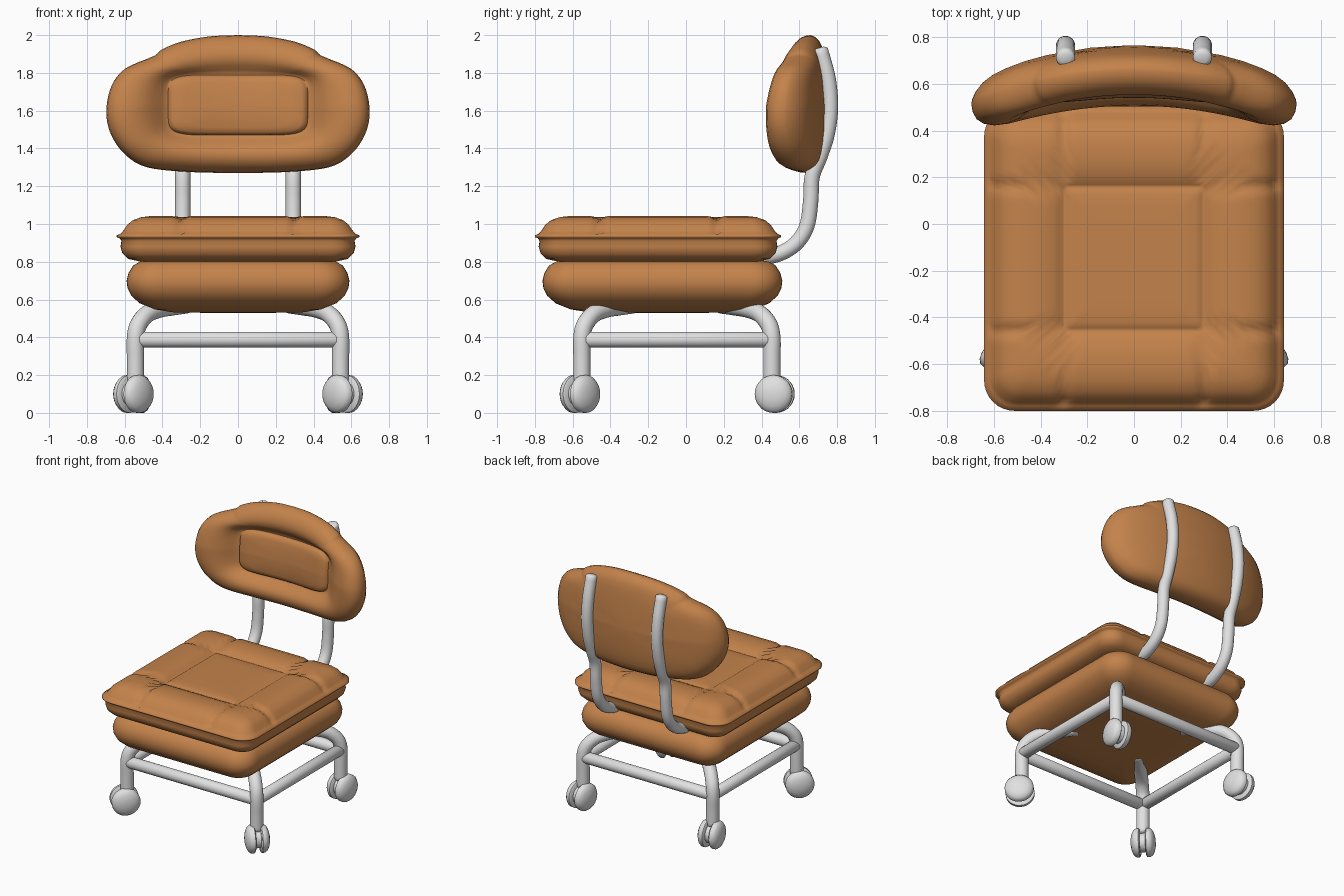
import bpy, bmesh, math
from mathutils import Vector

if "Cube" in bpy.data.objects:
    bpy.data.objects.remove(bpy.data.objects["Cube"])


def material(name, col):
    m = bpy.data.materials.new(name)
    m.diffuse_color = (*col, 1)
    m.use_nodes = True
    m.node_tree.nodes["Principled BSDF"].inputs["Base Color"].default_value = m.diffuse_color
    return m


LEATHER = material("tan leather", (0.55, 0.225, 0.07))
METAL = material("light grey metal", (0.75, 0.75, 0.75))


def loft(name, rings, mat, angle=60):
    """Skin a stack of equal-length closed rings and cap both ends."""
    bm = bmesh.new()
    rows = [[bm.verts.new(p) for p in r] for r in rings]
    n = len(rows[0])
    for a, b in zip(rows, rows[1:]):
        for i in range(n):
            j = (i + 1) % n
            bm.faces.new((a[i], a[j], b[j], b[i]))
    bm.faces.new(rows[0])
    bm.faces.new(rows[-1])
    bmesh.ops.recalc_face_normals(bm, faces=bm.faces)
    me = bpy.data.meshes.new(name)
    bm.to_mesh(me)
    bm.free()
    me.shade_smooth()
    me.set_sharp_from_angle(angle=math.radians(angle))
    me.materials.append(mat)
    ob = bpy.data.objects.new(name, me)
    bpy.context.collection.objects.link(ob)
    return ob


def spline(pts, steps=6):
    """Smooth open path through the points (Catmull-Rom)."""
    p = [Vector(q) for q in pts]
    p = [2 * p[0] - p[1]] + p + [2 * p[-1] - p[-2]]
    out = []
    for a, b, c, d in zip(p, p[1:], p[2:], p[3:]):
        for k in range(steps):
            t = k / steps
            out.append(0.5 * (2 * b + (c - a) * t + (2 * a - 5 * b + 4 * c - d) * t * t
                              + (3 * b - a - 3 * c + d) * t ** 3))
    return out + [p[-2]]


def tube(name, path, r, sides=20):
    """Round tube along a path, with rounded ends."""
    path = [Vector(p) for p in path]
    t0 = (path[1] - path[0]).normalized()
    side = t0.orthogonal().normalized()
    rings = []
    last = len(path) - 1
    for i, p in enumerate(path):
        t = (path[min(i + 1, last)] - path[max(i - 1, 0)]).normalized()
        side = (side - t * side.dot(t)).normalized()
        up = t.cross(side)

        def ring(rad, shift=0):
            return [p + t * shift + rad * (side * math.cos(a) + up * math.sin(a))
                    for a in (2 * math.pi * k / sides for k in range(sides))]
        if i == 0:
            rings += [ring(r * .5, -r * .35), ring(r * .85, -r * .2)]
        rings.append(ring(r))
        if i == last:
            rings += [ring(r * .85, r * .2), ring(r * .5, r * .35)]
    return loft(name, rings, METAL)


def round_rect(hx, hy, r, cy, z, n=48, nc=8):
    """Rounded rectangle ring with evenly divided sides."""
    out = []
    corners = [(1, 1), (-1, 1), (-1, -1), (1, -1)]
    for k, (sx, sy) in enumerate(corners):
        c = Vector((sx * (hx - r), cy + sy * (hy - r), z))
        for i in range(nc + 1):
            a = math.pi / 2 * (k + i / nc)
            out.append(c + r * Vector((math.cos(a), math.sin(a), 0)))
        nx, ny = corners[(k + 1) % 4]
        a = math.pi / 2 * (k + 1)
        e = Vector((nx * (hx - r), cy + ny * (hy - r), z)) + r * Vector((math.cos(a), math.sin(a), 0))
        s = out[-1].copy()
        out += [s.lerp(e, i / n) for i in range(1, n)]
    return out


def cushion(name, hx, hy, rad, cy, profile):
    rings = [round_rect(hx - d, hy - d, max(rad - d * .6, .02), cy, z) for d, z in profile]
    return loft(name, rings, LEATHER, 75)


# Lower seat cushion
cushion("seat_base_cushion", .59, .635, .15, -.125,
        [(.40, .53), (.25, .532), (.15, .548), (.07, .58), (.025, .62), (.005, .66), (0, .70),
         (.01, .74), (.035, .78), (.07, .80), (.13, .812), (.3, .812)])

# Upper seat cushion with seam lip, padded border and centre panel
CY = -.148
seat = cushion("seat_cushion", .642, .652, .13, CY,
               [(.3, .80), (.12, .802), (.06, .815), (.03, .845), (.02, .88), (.025, .91), (.015, .925),
                (0, .93), (0, .94), (.02, .948), (.035, .965), (.055, .995), (.085, 1.02), (.13, 1.036),
                (.18, 1.042), (.24, 1.04), (.29, 1.032), (.32, 1.022), (.337, 1.01), (.345, 1.005),
                (.355, 1.012), (.38, 1.018), (.44, 1.02), (.52, 1.02)])
# Stitched grooves dividing the border into panels
for v in seat.data.vertices:
    x, y, z = v.co
    edge = max(abs(x) - .3, abs(y - CY) - .31)
    if z > .96 and edge > .005:
        g = max(math.exp(-((abs(x) - .3) / .022) ** 2), math.exp(-((abs(y - CY) - .31) / .022) ** 2))
        v.co.z -= .02 * g * min(1, edge / .05)

# Backrest: outline in x/z, blended into an inner panel, bent round the sitter
half = spline([(0, 1.27, 0), (.25, 1.275, 0), (.48, 1.30, 0), (.60, 1.37, 0), (.675, 1.48, 0),
               (.697, 1.6, 0), (.67, 1.73, 0), (.60, 1.82, 0), (.48, 1.875, 0), (.435, 1.895, 0),
               (.40, 1.925, 0), (.30, 1.965, 0), (.15, 1.993, 0), (0, 2.0, 0)])
outline = [(p.x, p.y) for p in half] + [(-p.x, p.y) for p in half[-2:0:-1]]
ZC = 1.63


def panel_point(x, z):
    """Point on the inner panel's rounded edge in the same direction."""
    dx, dz = x, z - ZC
    q = ((abs(dx) / .37) ** 6 + (abs(dz) / .16) ** 6) ** (-1 / 6)
    return dx * q, ZC + dz * q


def back_ring(t, off, shrink=1):
    ring = []
    for x, z in outline:
        px, pz = panel_point(x, z)
        X = (x + (px - x) * t) * shrink
        Z = ZC + (z + (pz - z) * t - ZC) * shrink
        thin = 1 - .35 * min(1, max(0, (Z - 1.62) / .38))
        mid = .65 - .135 * (abs(X) / .7) ** 2 + .02 * (Z - ZC)
        ring.append((X, mid + off * thin, Z))
    return ring


front = [(0, 0, 1), (.02, -.04, 1), (.07, -.075, 1), (.16, -.105, 1), (.30, -.128, 1), (.46, -.138, 1),
         (.62, -.132, 1), (.76, -.11, 1), (.88, -.082, 1), (.96, -.066, 1), (1, -.064, 1),
         (1, -.085, .97), (1, -.097, .91), (1, -.104, .75), (1, -.108, .4), (1, -.108, .1)]
rear = [(1, .115, .1), (1, .115, .5), (1, .112, 1), (.7, .108, 1), (.45, .10, 1), (.28, .09, 1),
        (.15, .072, 1), (.06, .045, 1), (.015, .02, 1)]
loft("backrest_cushion", [back_ring(*a) for a in rear + front], LEATHER, 75)

# Backrest support bars
for s, side in ((-1, "left"), (1, "right")):
    yz = [(.40, .82), (.50, .845), (.585, .90), (.64, .99), (.66, 1.12), (.668, 1.25), (.71, 1.36),
          (.748, 1.48), (.765, 1.62), (.752, 1.77), (.712, 1.92)]
    tube(side + "_back_bar", spline([(s * .293, y, z) for y, z in yz]), .041)

# Bent legs running in under the seat
LX, LY, YC = .543, .503, -.048
for sx, sn in ((-1, "left"), (1, "right")):
    for sy, fn in ((-1, "front"), (1, "back")):
        name = fn + "_" + sn
        pts = [(0, .17), (0, .28), (0, .40), (.018, .47), (.065, .525), (.13, .55), (.20, .562), (.27, .572)]
        tube(name + "_leg", spline([(sx * (LX - d), YC + sy * (LY - d), z) for d, z in pts]), .046)

        # Twin-wheel caster: "o" is the way the fork opens, "axis" the axle
        o = Vector((sx, -1, 0)).normalized() if sy < 0 else Vector((.15 * sx, 1, 0)).normalized()
        axis = Vector((-o.y, o.x, 0))
        c = Vector((sx * LX, YC + sy * LY, .1)) + o * .015

        def disc(label, prof):
            rings = [[c + axis * s + r * (o * math.cos(a) + Vector((0, 0, math.sin(a))))
                      for a in (2 * math.pi * k / 28 for k in range(28))] for s, r in prof]
            loft(name + label, rings, METAL, 40)
        for w, wn in ((-1, "_inner_wheel"), (1, "_outer_wheel")):
            disc(wn, [(w * s, r) for s, r in ((.02, .03), (.02, .092), (.026, .1), (.048, .1), (.064, .088),
                                              (.076, .066), (.084, .035), (.086, .01))])
        disc("_caster_hub", [(-.03, .066), (.03, .066)])

# Cross bars joining the legs
for s, a, b in ((-1, "front", "left"), (1, "back", "right")):
    y = YC + s * LY
    tube(a + "_cross_bar", [(-LX, y, .388), (0, y, .388), (LX, y, .388)], .042)
    tube(b + "_cross_bar", [(s * LX, YC - LY, .388), (s * LX, YC, .388), (s * LX, YC + LY, .388)], .042)
